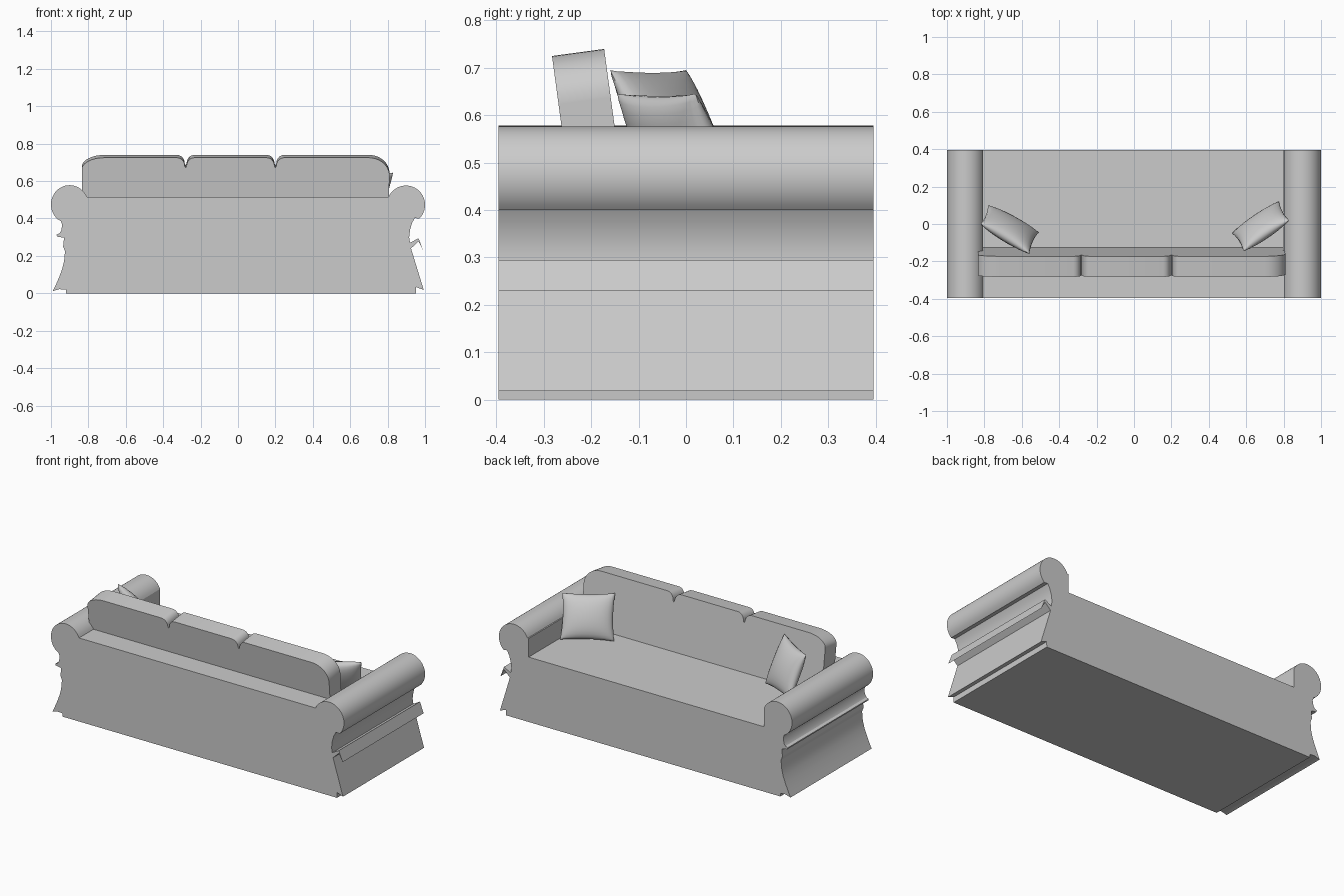
import bpy, bmesh, math
from mathutils import Vector, Matrix

cube = bpy.data.objects.get("Cube")
if cube:
    bpy.data.objects.remove(cube, do_unlink=True)

fabric = bpy.data.materials.new("light grey fabric")
fabric.use_nodes = True
GREY = (0.6, 0.6, 0.6, 1)
fabric.diffuse_color = GREY
fabric.node_tree.nodes["Principled BSDF"].inputs["Base Color"].default_value = GREY


def finish(name, bm, smooth=None):
    """Turn a bmesh into a shaded object with the fabric material."""
    bmesh.ops.recalc_face_normals(bm, faces=bm.faces)
    mesh = bpy.data.meshes.new(name)
    bm.to_mesh(mesh)
    bm.free()
    mesh.materials.append(fabric)
    obj = bpy.data.objects.new(name, mesh)
    bpy.context.collection.objects.link(obj)
    bpy.ops.object.select_all(action='DESELECT')
    obj.select_set(True)
    bpy.context.view_layer.objects.active = obj
    if smooth:
        bpy.ops.object.shade_smooth_by_angle(angle=math.radians(smooth))
    return obj


def extrude_profile(points, y0, y1):
    """Extrude an x-z outline along y."""
    bm = bmesh.new()
    face = bm.faces.new([bm.verts.new((x, y0, z)) for x, z in points])
    new = bmesh.ops.extrude_face_region(bm, geom=[face])["geom"]
    bmesh.ops.translate(bm, vec=(0, y1 - y0, 0),
                        verts=[v for v in new if isinstance(v, bmesh.types.BMVert)])
    return bm


def arc(cx, cz, rx, rz, a0, a1, n):
    """Points on an elliptic arc, angles in degrees."""
    return [(cx + rx * math.cos(math.radians(a0 + (a1 - a0) * i / n)),
             cz + rz * math.sin(math.radians(a0 + (a1 - a0) * i / n))) for i in range(n + 1)]


# Sofa frame: rolled arms and moulded sides in one outline
left_side = [(0.952, 0), (0.953, 0.033), (0.993, 0.018), (0.925, 0.24),
             (0.965, 0.278), (0.99, 0.23), (0.965, 0.295), (0.92, 0.27),
             (0.915, 0.30), (0.92, 0.34), (0.93, 0.375), (0.945, 0.402)]
right_side = [(-0.947, 0.385), (-0.94, 0.366), (-0.945, 0.335), (-0.955, 0.32),
              (-0.97, 0.313), (-0.967, 0.303), (-0.93, 0.297), (-0.935, 0.25),
              (-0.925, 0.225), (-0.93, 0.17), (-0.94, 0.13), (-0.955, 0.09),
              (-0.972, 0.05), (-0.99, 0.012), (-0.955, 0.022), (-0.92, 0.02), (-0.92, 0)]
outline = (left_side + arc(0.898, 0.473, 0.102, 0.103, -45, 156, 28)
           + arc(-0.9, 0.475, 0.1, 0.103, 23, 230, 28) + right_side)
frame = finish("sofa_frame", extrude_profile(outline, -0.395, 0.395))

# Sunken seat between the arms, leaving the wall behind the cushion
cutter = finish("seat_cutter", extrude_profile(
    [(-0.808, 0.40), (0.797, 0.40), (0.797, 0.62), (-0.808, 0.62)], -0.2, 0.5))
cutter.hide_render = True
cut = frame.modifiers.new("seat_cut", 'BOOLEAN')
cut.operation = 'DIFFERENCE'
cut.solver = 'EXACT'
cut.object = cutter
bpy.context.view_layer.objects.active = frame
bpy.ops.object.modifier_apply(modifier=cut.name)
bpy.data.objects.remove(cutter, do_unlink=True)
frame.select_set(True)
bpy.ops.object.shade_smooth_by_angle(angle=math.radians(25))

# Back cushion: rounded ends and two notches, leaning backwards
H = 0.363
top = [(-0.835, 0), (0.80, 0), (0.81, 0.26)] + arc(0.70, 0.265, 0.11, H - 0.265, 0, 90, 10)
for x in (0.2, -0.28):
    top += arc(x + 0.045, H - 0.045, 0.04, 0.045, 90, 180, 5)
    top += [(x, H - 0.055)]
    top += arc(x - 0.045, H - 0.045, 0.04, 0.045, 0, 90, 5)
top += arc(-0.715, 0.30, 0.12, H - 0.30, 90, 180, 10)
bm = extrude_profile(top, -0.111, 0)
bmesh.ops.transform(bm, verts=bm.verts, matrix=Matrix.Translation((0, -0.124, 0.38))
                    @ Matrix.Rotation(math.radians(7.7), 4, 'X'))
finish("back_cushion", bm, 30)


def pillow(name, top_a, top_b, low_a, low_b, half=0.05, n=14):
    """Square pillow stretched between four corners, plump in the middle."""
    ta, tb, la, lb = (Vector(p) for p in (top_a, top_b, low_a, low_b))
    normal = (tb - ta).cross(la - ta).normalized()
    centre = (ta + tb + la + lb) / 4
    bm = bmesh.new()
    for side in (-1, 1):
        grid = []
        for j in range(n + 1):
            v = -math.cos(math.pi * j / n)
            row = []
            for i in range(n + 1):
                u = -math.cos(math.pi * i / n)
                # edges pull in between the pointed corners
                a = 0.5 + 0.5 * u * (1 - 0.06 * (1 - v * v))
                b = 0.5 + 0.5 * v * (1 - 0.06 * (1 - u * u))
                p = ta.lerp(tb, a).lerp(la.lerp(lb, a), b)
                bulge = max(0, (1 - u * u) * (1 - v * v)) ** 0.45
                row.append(bm.verts.new(p + normal * side * half * bulge))
            grid.append(row)
        for j in range(n):
            for i in range(n):
                bm.faces.new((grid[j][i], grid[j][i + 1], grid[j + 1][i + 1], grid[j + 1][i]))
    bmesh.ops.remove_doubles(bm, verts=bm.verts, dist=0.0005)
    return finish(name, bm, 50)


# Throw pillows leaning in the two corners
pillow("left_pillow", (0.585, -0.145, 0.645), (0.83, 0.02, 0.645),
       (0.525, -0.05, 0.40), (0.775, 0.12, 0.41))
pillow("right_pillow", (-0.82, 0.0, 0.695), (-0.56, -0.16, 0.695),
       (-0.78, 0.10, 0.45), (-0.51, -0.045, 0.42))
